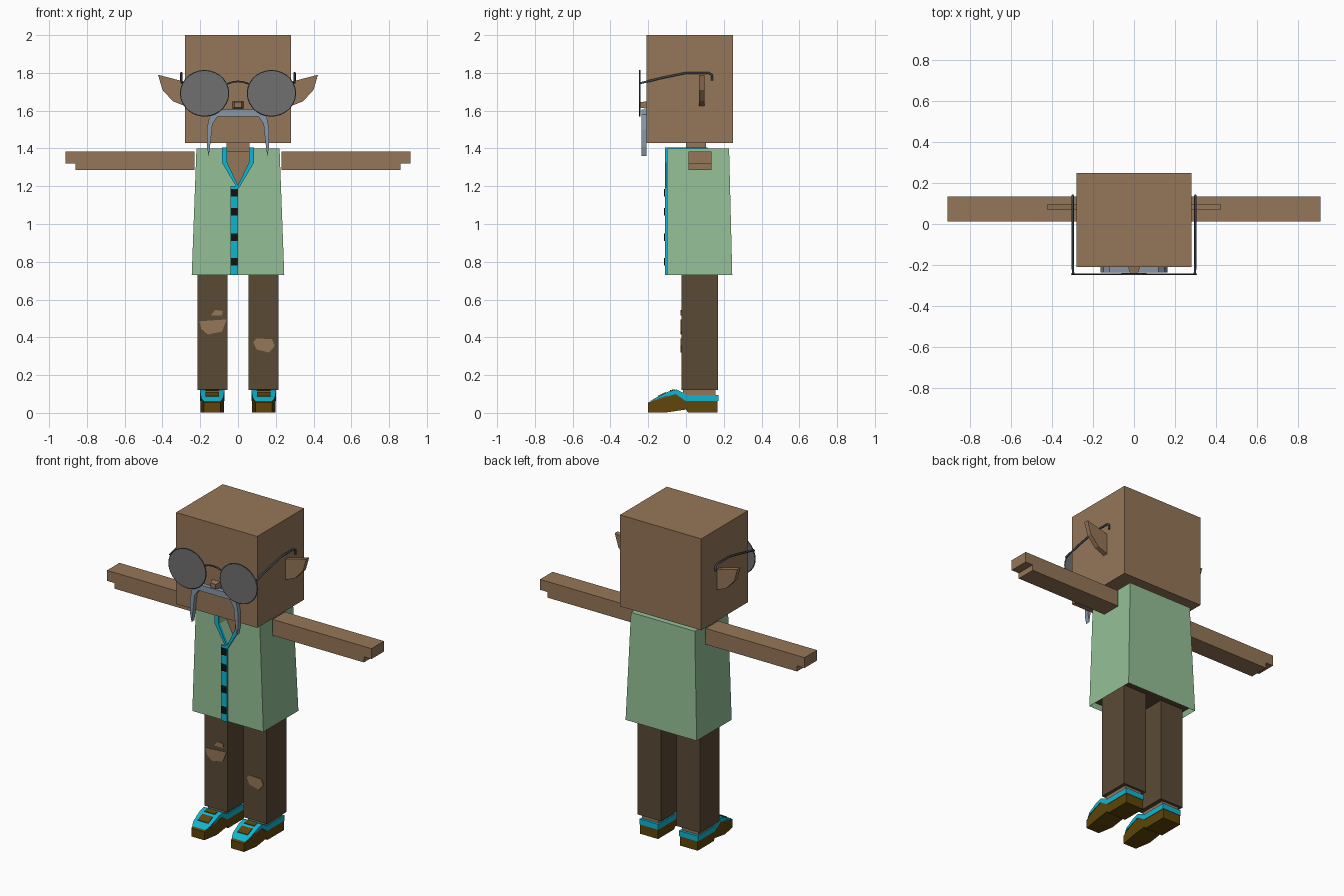
import bpy, bmesh, math
from mathutils import Vector

cube = bpy.data.objects.get("Cube")
if cube:
    bpy.data.objects.remove(cube, do_unlink=True)


def material(name, hexcode):
    rgb = [int(hexcode[i:i + 2], 16) / 255 for i in (0, 2, 4)]
    lin = [c / 12.92 if c <= 0.04045 else ((c + 0.055) / 1.055) ** 2.4 for c in rgb]
    m = bpy.data.materials.new(name)
    m.use_nodes = True
    m.diffuse_color = (*lin, 1)
    m.node_tree.nodes["Principled BSDF"].inputs["Base Color"].default_value = (*lin, 1)
    return m


SKIN = material("skin brown", "957658")
GREEN = material("shirt green", "94C096")
CYAN = material("trim cyan", "10B6D2")
PANTS = material("trouser brown", "5A4A35")
SHOE = material("shoe brown", "604509")
LENS = material("lens grey", "707070")
FRAME = material("frame slate", "434C55")
HAIR = material("moustache grey", "8798A9")
BLACK = material("button black", "111111")


def finish(name, bm, mat):
    bmesh.ops.recalc_face_normals(bm, faces=bm.faces)
    me = bpy.data.meshes.new(name)
    bm.to_mesh(me)
    bm.free()
    me.materials.append(mat)
    ob = bpy.data.objects.new(name, me)
    bpy.context.collection.objects.link(ob)
    return ob


def box(name, x, y, z, mat):
    return prism(name, [(x[0], z[0]), (x[1], z[0]), (x[1], z[1]), (x[0], z[1])], y, mat)


def prism(name, pts, span, mat, axis="y"):
    """Extrude an outline: (x, z) along y, or (y, z) along x."""
    bm = bmesh.new()
    rings = []
    for d in span:
        rings.append([bm.verts.new((a, d, b) if axis == "y" else (d, a, b)) for a, b in pts])
    bm.faces.new(rings[0])
    bm.faces.new(rings[1])
    n = len(pts)
    for i in range(n):
        j = (i + 1) % n
        bm.faces.new((rings[0][i], rings[0][j], rings[1][j], rings[1][i]))
    return finish(name, bm, mat)


def wire(name, pts, radius, mat, closed=False):
    cu = bpy.data.curves.new(name, "CURVE")
    cu.dimensions = "3D"
    cu.bevel_depth = radius
    cu.bevel_resolution = 1
    cu.use_fill_caps = True
    sp = cu.splines.new("POLY")
    sp.points.add(len(pts) - 1)
    for p, co in zip(sp.points, pts):
        p.co = (*co, 1)
    sp.use_cyclic_u = closed
    ob = bpy.data.objects.new(name, cu)
    bpy.context.collection.objects.link(ob)
    cu.materials.append(mat)
    bpy.ops.object.select_all(action="DESELECT")
    ob.select_set(True)
    bpy.context.view_layer.objects.active = ob
    bpy.ops.object.convert(target="MESH")
    return ob


def flip(pts, s):
    return [(s * p[0], *p[1:]) for p in pts]


def span(s, a, b):
    return sorted((s * a, s * b))


# Head, neck and torso
box("head", (-0.28, 0.28), (-0.21, 0.25), (1.43, 2.0), SKIN)
box("neck", (-0.06, 0.06), (0.0, 0.105), (1.37, 1.44), SKIN)
box("torso", (-0.19, 0.19), (-0.025, 0.17), (0.8, 1.385), SKIN)

# Shirt: flared block with a raised hollow hem and a V neck
shirt = prism("shirt", [(-0.245, 0.73), (0.245, 0.73), (0.22, 1.4), (-0.22, 1.4)],
              (-0.1, 0.245), GREEN)
shirt.data.materials.append(PANTS)
bm = bmesh.new()
bm.from_mesh(shirt.data)
for v in bm.verts:
    if v.co.z > 1 and v.co.y > 0:
        v.co.y = 0.228
hem = min(bm.faces, key=lambda f: f.calc_center_median().z)
bmesh.ops.inset_region(bm, faces=[hem], thickness=0.015)
hem.material_index = 1
for v in hem.verts:
    v.co.z += 0.03
bm.to_mesh(shirt.data)
bm.free()
cutter = prism("neck_cutter", [(-0.06, 1.45), (-0.06, 1.32), (0, 1.2), (0.06, 1.32), (0.06, 1.45)],
               (-0.2, 0.11), GREEN)
cut = shirt.modifiers.new("neckline", "BOOLEAN")
cut.operation, cut.object, cut.solver = "DIFFERENCE", cutter, "EXACT"
bpy.context.view_layer.objects.active = shirt
bpy.ops.object.modifier_apply(modifier=cut.name)
bpy.data.objects.remove(cutter, do_unlink=True)

# Shirt trim and buttons
box("placket", (-0.04, 0.0), (-0.11, -0.098), (0.73, 1.2), CYAN)
for z in (1.165, 1.065, 0.93, 0.8):
    box("button", (-0.037, -0.002), (-0.117, -0.108), (z - 0.02, z + 0.02), BLACK)
box("collar_back", (-0.085, 0.085), (0.1, 0.115), (1.395, 1.404), CYAN)

# Rips in the trousers
rips = {
    "right_knee_rip": [(-.205, .485), (-.06, .495), (-.085, .43), (-.16, .415), (-.195, .445)],
    "right_small_rip": [(-.145, .515), (-.12, .545), (-.08, .54), (-.085, .515)],
    "left_knee_rip": [(.08, .375), (.1, .395), (.18, .39), (.195, .355), (.165, .32), (.1, .335)],
}
for name, pts in rips.items():
    prism(name, pts, (-0.029, -0.022), SKIN)

# Paired parts
for side, s in (("left", 1), ("right", -1)):
    prism(side + "_collar", flip([(.085, 1.4), (.085, 1.325), (.005, 1.19), (0, 1.19), (0, 1.205),
                                  (.057, 1.325), (.057, 1.4)], s), (-0.11, -0.095), CYAN)
    box(side + "_collar_top", span(s, .057, .085), (-0.11, 0.115), (1.395, 1.404), CYAN)
    prism(side + "_arm", flip([(.23, 1.285), (.86, 1.285), (.86, 1.32), (.912, 1.32),
                               (.912, 1.385), (.23, 1.385)], s), (0.012, 0.135), SKIN)
    prism(side + "_ear", flip([(.27, 1.75), (.423, 1.79), (.4, 1.71), (.345, 1.65), (.27, 1.62)], s),
          (0.068, 0.097), SKIN)

    # Legs and shoes
    box(side + "_leg", span(s, .055, .215), (-0.025, 0.17), (0.12, 0.78), PANTS)
    box(side + "_ankle", span(s, .08, .195), (-0.015, 0.155), (0.06, 0.13), SKIN)
    sole = prism(side + "_shoe", [(.168, .003), (.168, .065), (0, .068), (-.055, .105), (-.15, .075),
                                  (-.2, .055), (-.2, .003), (-.1, .003), (0, .018), (.01, .003)],
                 span(s, .075, .198), SHOE, "x")
    band = prism(side + "_shoe_band", [(.171, .062), (.171, .096), (.005, .096), (-.05, .124),
                                       (-.09, .114), (-.16, .08), (-.19, .063), (-.15, .07),
                                       (-.055, .1), (0, .062)], span(s, .072, .201), CYAN, "x")
    for part in (sole, band):
        for v in part.data.vertices:
            if v.co.y < -0.14:
                k = 0.92 if v.co.y > -0.17 else 0.72
                v.co.x = s * 0.1365 + (v.co.x - s * 0.1365) * k
    # Tongue panels between the laces
    for a, b in (((-.06, .122), (-.085, .116)), ((-.105, .107), (-.15, .086))):
        prism(side + "_shoe_tongue", [a, b, (b[0], b[1] + .004), (a[0], a[1] + .004)],
              span(s, .1, .173), SHOE, "x")

    # Glasses: lens, rim, temple
    ring = [(s * .177 + .127 * math.cos(t), -.245, 1.692 + .12 * math.sin(t))
            for t in (2 * math.pi * i / 28 for i in range(28))]
    prism(side + "_lens", [(p[0], p[2]) for p in ring], (-0.248, -0.242), LENS)
    wire(side + "_rim", ring, 0.004, FRAME, True)
    wire(side + "_temple", flip([(.298, -.245, 1.745), (.3, -.12, 1.775), (.3, 0, 1.8), (.3, .12, 1.8),
                                 (.3, .137, 1.79), (.3, .138, 1.76)], s), 0.006, FRAME)

wire("bridge", [(x, -.245, 1.755 - 4 * x * x) for x in (-.06, -.03, 0, .03, .06)], 0.005, FRAME)

# Moustache: one drooping outline mirrored across the middle
half = [(.12, 1.607), (.15, 1.58), (.165, 1.5), (.165, 1.41), (.155, 1.36), (.148, 1.41),
        (.135, 1.53), (.108, 1.57)]
prism("moustache", half + flip(half[::-1], -1), (-0.236, -0.208), HAIR)

# Nose, narrowing to the tip
nose = box("nose", (-0.03, 0.03), (-0.246, -0.205), (1.61, 1.65), SKIN)
for v in nose.data.vertices:
    if v.co.y < -0.22:
        v.co.x *= 0.6
        v.co.z = 1.632 + (v.co.z - 1.632) * 0.7
